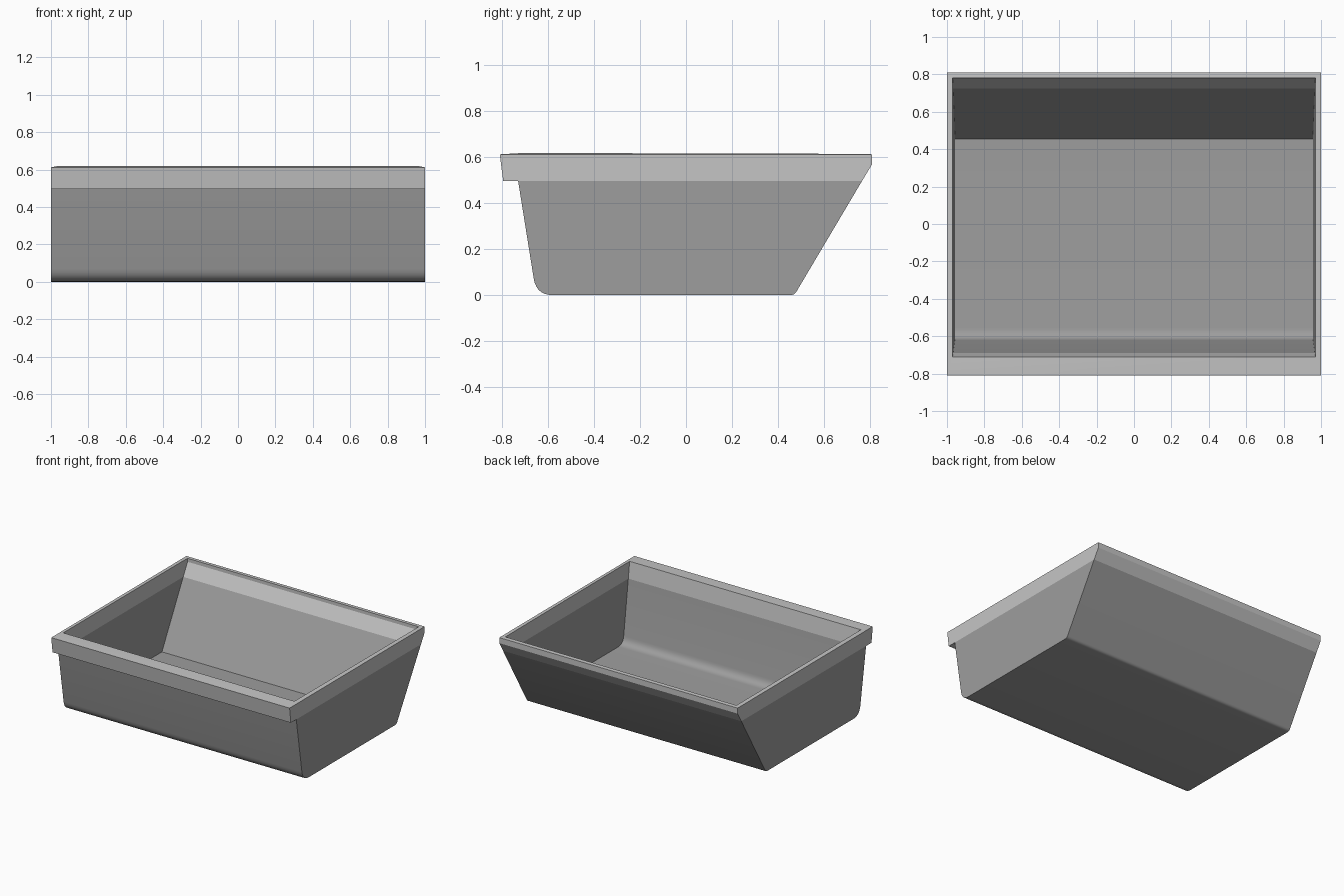
import bpy, bmesh, math

cube = bpy.data.objects.get("Cube")
if cube:
    bpy.data.objects.remove(cube, do_unlink=True)


def material(name, value):
    m = bpy.data.materials.new(name)
    m.use_nodes = True
    colour = (value, value, value, 1)
    m.diffuse_color = colour
    m.node_tree.nodes["Principled BSDF"].inputs["Base Color"].default_value = colour
    return m


def fillet(a, corner, b, n=7):
    """Rounded corner from a to b, pulled towards the corner."""
    pts = []
    for i in range(n + 1):
        t = i / n
        pts.append(tuple((1 - t) ** 2 * p + 2 * t * (1 - t) * c + t * t * q
                         for p, c, q in zip(a, corner, b)))
    return pts


BAND = 0.495  # height where the light rim band begins

# Outer (y, z) profile: front lip, front wall, floor, sloping back wall
outer = [(-0.81, 0.612), (-0.795, BAND), (-0.73, BAND)]
outer += fillet((-0.662, 0.07), (-0.65, 0.0), (-0.58, 0.0))
outer += fillet((0.455, 0.0), (0.472, 0.0), (0.481, 0.016), 4)
outer += [(0.765, BAND), (0.81, 0.57), (0.81, 0.612)]

# Inner (y, z) profile of the cavity
inner = [(-0.71, 0.618), (-0.69, BAND)]
inner += fillet((-0.622, 0.09), (-0.612, 0.032), (-0.555, 0.032))
inner += [(0.455, 0.032), (0.725, BAND), (0.78, 0.588), (0.78, 0.614)]

bm = bmesh.new()


def shell(profile, half_width, split):
    """Sweep a profile across x; close both ends, split at the band height."""
    rows = [[bm.verts.new((s * half_width(z), y, z)) for y, z in profile] for s in (-1, 1)]
    left, right = rows
    for i in range(len(profile) - 1):
        bm.faces.new((left[i], left[i + 1], right[i + 1], right[i]))
    for row in rows:
        bm.faces.new(row[:split + 1] + row[-3:])    # rim band
        bm.faces.new(row[split:-2])                 # wall below it
    return rows


outside = shell(outer, lambda z: 1.0, 2)
inside = shell(inner, lambda z: 0.956 + 0.014 * z / 0.615, 1)

# Flat rim joining the two shells
o = [outside[0][0], outside[1][0], outside[1][-1], outside[0][-1]]
n = [inside[0][0], inside[1][0], inside[1][-1], inside[0][-1]]
for i in range(4):
    j = (i + 1) % 4
    bm.faces.new((o[i], o[j], n[j], n[i]))

bmesh.ops.recalc_face_normals(bm, faces=bm.faces[:])

# Light band above, darker body below
for f in bm.faces:
    f.material_index = 1 if min(v.co.z for v in f.verts) > BAND - 0.001 else 0

mesh = bpy.data.meshes.new("open_bin")
bm.to_mesh(mesh)
bm.free()
mesh.materials.append(material("mid_grey", 0.34))
mesh.materials.append(material("light_grey", 0.56))

bin_obj = bpy.data.objects.new("open_bin", mesh)
bpy.context.collection.objects.link(bin_obj)
bpy.ops.object.select_all(action="DESELECT")
bin_obj.select_set(True)
bpy.context.view_layer.objects.active = bin_obj
bpy.ops.object.shade_smooth_by_angle(angle=math.radians(25))
